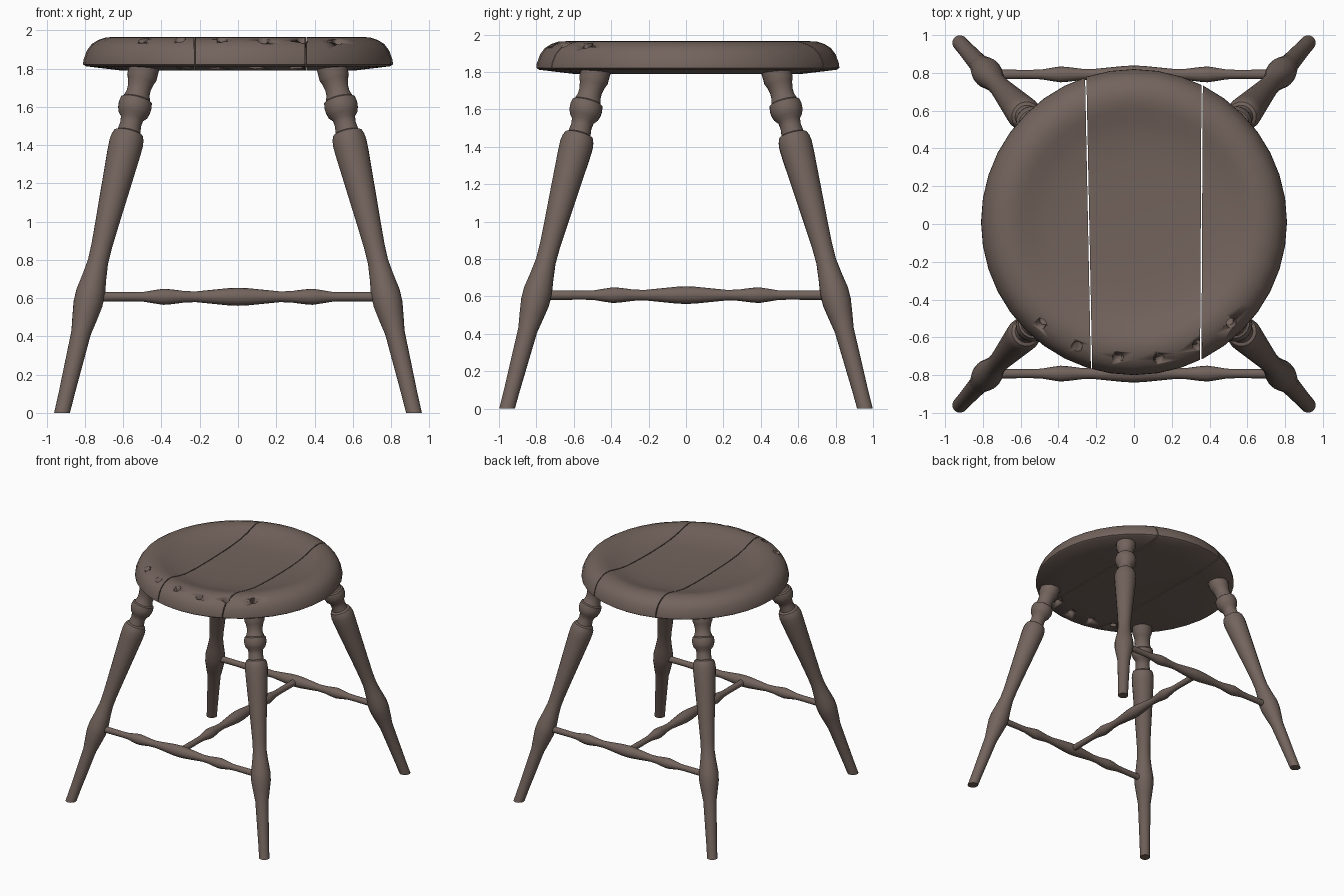
import bpy, bmesh, math
from mathutils import Vector, Matrix

if "Cube" in bpy.data.objects:
    bpy.data.objects.remove(bpy.data.objects["Cube"])

wood = bpy.data.materials.new("brown_wood")
wood.use_nodes = True
COLOUR = (0.17, 0.125, 0.107, 1)
wood.diffuse_color = COLOUR
wood.node_tree.nodes["Principled BSDF"].inputs["Base Color"].default_value = COLOUR


def turned(profile, sides):
    """Lathe a (radius, height) profile around z."""
    bm = bmesh.new()
    verts = [bm.verts.new((r, 0, h)) for r, h in profile]
    edges = [bm.edges.new(pair) for pair in zip(verts, verts[1:])]
    bmesh.ops.spin(bm, geom=verts + edges, axis=(0, 0, 1), cent=(0, 0, 0),
                   angle=math.tau, steps=sides)
    bmesh.ops.remove_doubles(bm, verts=bm.verts, dist=0.0005)
    bmesh.ops.recalc_face_normals(bm, faces=bm.faces)
    return bm


def cut(bm, point, normal):
    """Remove everything on the normal's side of a plane and cap the cut."""
    res = bmesh.ops.bisect_plane(bm, geom=bm.verts[:] + bm.edges[:] + bm.faces[:],
                                 plane_co=point, plane_no=normal, clear_outer=True)
    rim = [e for e in res["geom_cut"] if isinstance(e, bmesh.types.BMEdge)]
    bmesh.ops.contextual_create(bm, geom=rim)
    bmesh.ops.recalc_face_normals(bm, faces=bm.faces)


def finish(name, bm, angle=35):
    mesh = bpy.data.meshes.new(name)
    bm.to_mesh(mesh)
    bm.free()
    mesh.materials.append(wood)
    obj = bpy.data.objects.new(name, mesh)
    bpy.context.collection.objects.link(obj)
    bpy.ops.object.select_all(action="DESELECT")
    obj.select_set(True)
    bpy.context.view_layer.objects.active = obj
    bpy.ops.object.shade_smooth_by_angle(angle=math.radians(angle))
    return obj


# Spindle holes bored at a slant through the front rim
hole_spots = [(-.49, -.525), (-.3, -.645), (-.085, -.70),
              (.13, -.71), (.335, -.64), (.515, -.525)]
drill = bmesh.new()
for x, y in hole_spots:
    top, low = Vector((x, y, 1.94)), Vector((x * .92, y * .92, 1.79))
    axis = top - low
    place = Matrix.Translation((top + low) / 2) @ axis.to_track_quat("Z", "Y").to_matrix().to_4x4()
    bmesh.ops.create_cone(drill, cap_ends=True, segments=16, radius1=.028,
                          radius2=.028, depth=.4, matrix=place)
hole_cutter = finish("hole_cutter", drill)
hole_cutter.hide_render = True
hole_cutter.hide_set(True)
hole_cutter.display_type = "WIRE"

# Dished round seat, split into three planks with narrow gaps
seat_profile = [(0, 1.79), (.61, 1.79), (.795, 1.812), (.81, 1.822), (.808, 1.845),
                (.79, 1.895), (.765, 1.928), (.73, 1.95), (.69, 1.963), (.645, 1.965),
                (.6, 1.955), (.54, 1.936), (.46, 1.918), (.34, 1.907), (.18, 1.902), (0, 1.9)]
left_gap = (Vector((.357, 0, 0)), Vector((1, -.005, 0)))
right_gap = (Vector((-.24, 0, 0)), Vector((1, .02, 0)))
half_gap = Vector((.0035, 0, 0))

planks = {
    "right_seat_plank": [(right_gap, 1)],
    "middle_seat_plank": [(right_gap, -1), (left_gap, 1)],
    "left_seat_plank": [(left_gap, -1)],
}
for name, cuts in planks.items():
    bm = turned(seat_profile, 40)
    bmesh.ops.translate(bm, verts=bm.verts, vec=(0, .01, 0))
    for (point, normal), side in cuts:
        cut(bm, point - half_gap * side, normal * side)
    plank = finish(name, bm)
    bore = plank.modifiers.new("spindle_holes", "BOOLEAN")
    bore.operation = "DIFFERENCE"
    bore.solver = "EXACT"
    bore.object = hole_cutter

# Splayed turned legs, trimmed flat at the floor
leg_profile = [(0, -.04), (.04, -.04), (.042, .1), (.052, .42), (.066, .5), (.077, .57),
               (.077, .63), (.064, .71), (.054, .79), (.055, .87), (.063, 1.0),
               (.077, 1.2), (.088, 1.36), (.09, 1.41), (.086, 1.44), (.077, 1.462),
               (.061, 1.47), (.056, 1.51), (.06, 1.54), (.078, 1.56), (.086, 1.585),
               (.088, 1.61), (.083, 1.635), (.072, 1.642), (.062, 1.67), (.062, 1.7),
               (.07, 1.735), (.079, 1.755), (.08, 1.85), (0, 1.85)]
for y_name, sy in (("front", -1), ("back", 1)):
    for x_name, sx in (("left", 1), ("right", -1)):
        foot, head = Vector((.92 * sx, .957 * sy, 0)), Vector((.48 * sx, .47 * sy, 1.85))
        axis = head - foot
        stretch = axis.length / 1.85
        bm = turned([(r, h * stretch) for r, h in leg_profile], 20)
        turn = axis.to_track_quat("Z", "Y").to_matrix().to_4x4()
        bmesh.ops.transform(bm, matrix=Matrix.Translation(foot) @ turn, verts=bm.verts)
        cut(bm, Vector((0, 0, 0)), Vector((0, 0, -1)))
        finish(f"{y_name}_{x_name}_leg", bm)

# Turned stretchers: front, back and the cross bar joining them
half_profile = [(.047, 0), (.045, .05), (.036, .14), (.028, .22), (.03, .28), (.039, .35),
                (.042, .39), (.036, .43), (.026, .49), (.024, .55), (.026, .78), (0, .78)]
bar_profile = [(r, -h) for r, h in reversed(half_profile)] + half_profile[1:]
along_x = Matrix.Rotation(math.pi / 2, 4, "Y")
along_y = Matrix.Rotation(math.pi / 2, 4, "X")
for name, y, turn in (("front_stretcher", -.792, along_x),
                      ("back_stretcher", .792, along_x),
                      ("cross_stretcher", 0, along_y)):
    bm = turned(bar_profile, 16)
    bmesh.ops.transform(bm, matrix=Matrix.Translation((0, y, .607)) @ turn, verts=bm.verts)
    finish(name, bm)
